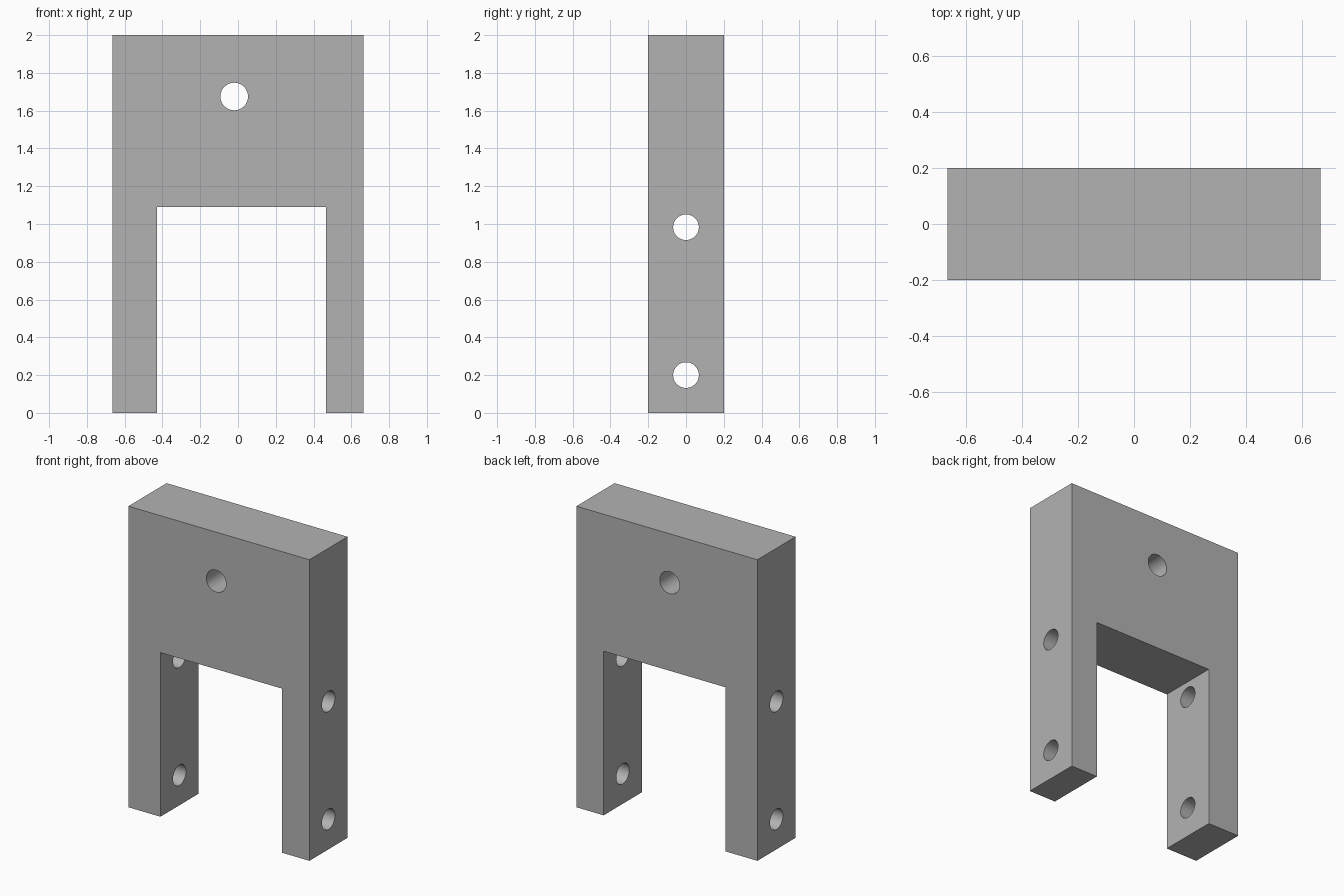
import bpy
import bmesh
from math import radians
from mathutils import Matrix, Vector

default = bpy.data.objects.get("Cube")
if default:
    bpy.data.objects.remove(default, do_unlink=True)

HALF_W, HALF_D, HEIGHT = 0.665, 0.2, 2.0
SLOT_LEFT, SLOT_RIGHT, SLOT_TOP = 0.465, -0.43, 1.09

# Single plain grey
grey = bpy.data.materials.new("plain_grey")
grey.use_nodes = True
colour = (0.45, 0.45, 0.45, 1)
grey.diffuse_color = colour
grey.node_tree.nodes["Principled BSDF"].inputs["Base Color"].default_value = colour


def make_object(name, bm):
    bmesh.ops.recalc_face_normals(bm, faces=bm.faces)
    mesh = bpy.data.meshes.new(name)
    bm.to_mesh(mesh)
    bm.free()
    mesh.materials.append(grey)
    obj = bpy.data.objects.new(name, mesh)
    bpy.context.collection.objects.link(obj)
    return obj


def drill(target, name, centre, radius, length, axis):
    """Cut a round hole through the target along the x or y axis."""
    turn = Matrix.Rotation(radians(90), 4, "Y" if axis == "X" else "X")
    bm = bmesh.new()
    bmesh.ops.create_cone(bm, cap_ends=True, segments=48, radius1=radius,
                          radius2=radius, depth=length,
                          matrix=Matrix.Translation(centre) @ turn)
    cutter = make_object(name, bm)
    cutter.hide_render = True
    mod = target.modifiers.new(name, "BOOLEAN")
    mod.operation = "DIFFERENCE"
    mod.solver = "EXACT"
    mod.object = cutter
    bpy.context.view_layer.objects.active = target
    bpy.ops.object.modifier_apply(modifier=mod.name)
    bpy.data.objects.remove(cutter, do_unlink=True)


# Forked block: front outline extruded through the depth
outline = [(-HALF_W, 0), (SLOT_RIGHT, 0), (SLOT_RIGHT, SLOT_TOP),
           (SLOT_LEFT, SLOT_TOP), (SLOT_LEFT, 0), (HALF_W, 0),
           (HALF_W, HEIGHT), (-HALF_W, HEIGHT)]
bm = bmesh.new()
face = bm.faces.new([bm.verts.new((x, -HALF_D, z)) for x, z in outline])
extruded = bmesh.ops.extrude_face_region(bm, geom=[face], use_keep_orig=True)
moved = [v for v in extruded["geom"] if isinstance(v, bmesh.types.BMVert)]
bmesh.ops.translate(bm, verts=moved, vec=Vector((0, 2 * HALF_D, 0)))
block = make_object("fork_block", bm)

# Mounting hole through the head
drill(block, "head_hole", (-0.02, 0, 1.675), 0.073, 1, "Y")

# Cross holes through both legs
for name, z in (("lower_leg_hole", 0.2), ("upper_leg_hole", 0.983)):
    drill(block, name, (0, 0, z), 0.068, 2, "X")

# Smooth hole walls, crisp block edges
bpy.ops.object.select_all(action="DESELECT")
block.select_set(True)
bpy.context.view_layer.objects.active = block
bpy.ops.object.shade_smooth_by_angle(angle=radians(30))
